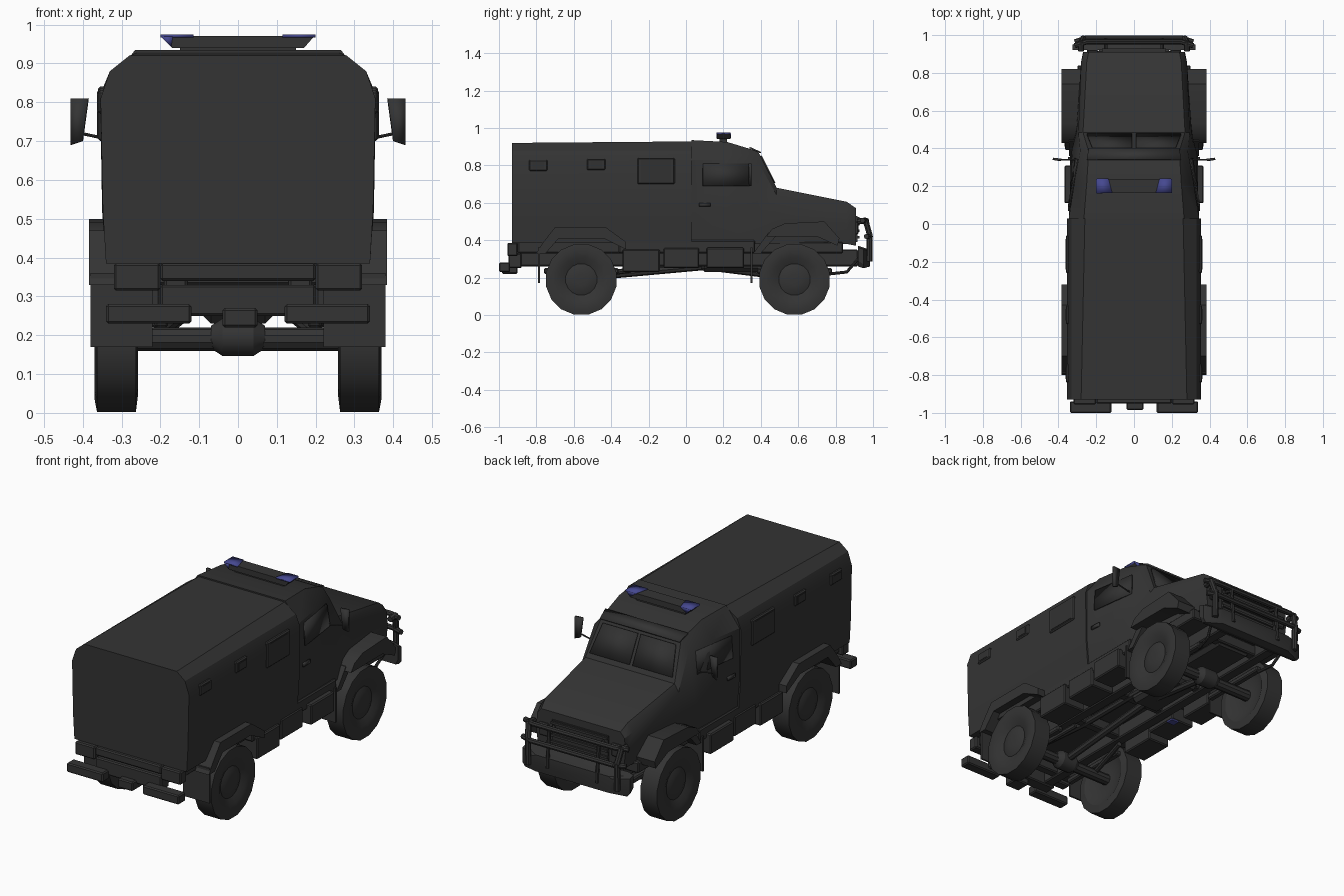
import bpy, bmesh, math
from mathutils import Vector

if "Cube" in bpy.data.objects:
    bpy.data.objects.remove(bpy.data.objects["Cube"])


def material(name, rgb):
    m = bpy.data.materials.new(name)
    m.use_nodes = True
    m.diffuse_color = (*rgb, 1)
    m.node_tree.nodes["Principled BSDF"].inputs["Base Color"].default_value = (*rgb, 1)
    return m


PAINT = material("charcoal paint", (0.034, 0.034, 0.034))
GLASS = material("dark glass", (0.031, 0.031, 0.031))
BLUE = material("blue lamp", (0.06, 0.065, 0.28))
parts = []


def finish(name, bm, mat=PAINT):
    bmesh.ops.recalc_face_normals(bm, faces=bm.faces)
    me = bpy.data.meshes.new(name)
    bm.to_mesh(me)
    bm.free()
    me.materials.append(mat)
    ob = bpy.data.objects.new(name, me)
    bpy.context.collection.objects.link(ob)
    parts.append(ob)
    return ob


def box(name, x, y, z, mat=PAINT, bevel=0.006):
    """Box given by its (low, high) range on each axis."""
    bm = bmesh.new()
    bmesh.ops.create_cube(bm, size=1)
    for v in bm.verts:
        v.co = [r[0] + (c + 0.5) * (r[1] - r[0]) for c, r in zip(v.co, (x, y, z))]
    if bevel:
        bmesh.ops.bevel(bm, geom=bm.edges[:], offset=bevel, segments=1, affect='EDGES')
    return finish(name, bm, mat)


def pair(name, x, y, z, mat=PAINT, bevel=0.006):
    for side, s in (("left", 1), ("right", -1)):
        box(f"{side}_{name}", sorted((s * x[0], s * x[1])), y, z, mat, bevel)


def bridge(bm, rings):
    """Skin a row of equal closed rings and cap both ends."""
    n = len(rings[0])
    for a, b in zip(rings, rings[1:]):
        for i in range(n):
            j = (i + 1) % n
            bm.faces.new((a[i], a[j], b[j], b[i]))
    bm.faces.new(rings[0])
    bm.faces.new(rings[-1])


def loft(name, stations):
    """Symmetric hull: each station is y and half-section (x, z) points, bottom to top."""
    bm = bmesh.new()
    rings = []
    for y, half in stations:
        pts = half + [(-x, z) for x, z in reversed(half)]
        rings.append([bm.verts.new((x, y, z)) for x, z in pts])
    bridge(bm, rings)
    return finish(name, bm)


def extrude_side(name, x0, x1, yz):
    """Side profile extruded across x."""
    bm = bmesh.new()
    f = bm.faces.new([bm.verts.new((x0, y, z)) for y, z in yz])
    new = bmesh.ops.extrude_face_region(bm, geom=[f])["geom"]
    bmesh.ops.translate(bm, vec=(x1 - x0, 0, 0),
                        verts=[v for v in new if isinstance(v, bmesh.types.BMVert)])
    return finish(name, bm)


def plate(name, pts, mat=GLASS, thick=0.008):
    """Thin panel through the given corner points."""
    bm = bmesh.new()
    bm.faces.new([bm.verts.new(p) for p in pts])
    ob = finish(name, bm, mat)
    m = ob.modifiers.new("thickness", 'SOLIDIFY')
    m.thickness, m.offset = thick, 0
    return ob


def rod(name, pts, r, sides=8):
    """Straight round bars joining the points."""
    bm = bmesh.new()
    for a, b in zip(pts, pts[1:]):
        a, b = Vector(a), Vector(b)
        d = b - a
        mat = d.to_track_quat('Z', 'Y').to_matrix().to_4x4()
        mat.translation = (a + b) / 2
        bmesh.ops.create_cone(bm, cap_ends=True, segments=sides, radius1=r, radius2=r,
                              depth=d.length + r * 0.6, matrix=mat)
    return finish(name, bm)


def lathe_x(name, profile, centre, steps=16):
    """Profile of (x, radius) spun about the x axis."""
    bm = bmesh.new()
    turn = [(t + 0.5) * math.tau / steps for t in range(steps)]
    bridge(bm, [[bm.verts.new((centre[0] + x, centre[1] + r * math.cos(t),
                               centre[2] + r * math.sin(t))) for t in turn]
                for x, r in profile])
    return finish(name, bm)


# Rear armoured box and cab with hood
loft("rear_box", [
    (-0.93, [(0.34, 0.385), (0.348, 0.52), (0.354, 0.81), (0.33, 0.88), (0.28, 0.92)]),
    (0.03, [(0.34, 0.385), (0.35, 0.52), (0.355, 0.82), (0.33, 0.88), (0.26, 0.928)])])
loft("cab_and_hood", [
    (0.03, [(0.33, 0.38), (0.345, 0.55), (0.345, 0.83), (0.265, 0.935)]),
    (0.22, [(0.33, 0.38), (0.335, 0.55), (0.315, 0.83), (0.25, 0.925)]),
    (0.385, [(0.325, 0.38), (0.33, 0.55), (0.285, 0.82), (0.24, 0.875)]),
    (0.485, [(0.31, 0.38), (0.305, 0.52), (0.295, 0.64), (0.27, 0.68)]),
    (0.86, [(0.27, 0.38), (0.28, 0.48), (0.28, 0.56), (0.25, 0.605)]),
    (0.91, [(0.26, 0.37), (0.27, 0.46), (0.265, 0.54), (0.24, 0.57)])])
plate("roof_visor", [(-0.25, 0.34, 0.895), (0.25, 0.34, 0.895),
                     (0.24, 0.4, 0.868), (-0.24, 0.4, 0.868)], PAINT)

# Windows, doors and side fittings
for side, s in (("left", 1), ("right", -1)):
    plate(side + "_windshield", [(s * 0.01, 0.402, 0.85), (s * 0.22, 0.402, 0.85),
                                 (s * 0.25, 0.475, 0.705), (s * 0.01, 0.475, 0.705)])
    plate(side + "_door_window", [(s * 0.345, 0.09, 0.69), (s * 0.31, 0.35, 0.69),
                                  (s * 0.297, 0.34, 0.81), (s * 0.337, 0.09, 0.81)])
    plate(side + "_door_handle", [(s * 0.346, 0.07, 0.58), (s * 0.343, 0.13, 0.58),
                                  (s * 0.343, 0.13, 0.6), (s * 0.346, 0.07, 0.6)], PAINT)
    for i, (y, z, w, h) in enumerate([(-0.16, 0.77, 0.1, 0.07), (-0.48, 0.805, 0.05, 0.03),
                                      (-0.79, 0.8, 0.05, 0.03)]):
        box(f"{side}_window_frame_{i}", sorted((s * 0.34, s * 0.361)), (y - w, y + w),
            (z - h, z + h))
        box(f"{side}_box_window_{i}", sorted((s * 0.355, s * 0.363)),
            (y - w + 0.02, y + w - 0.02), (z - h + 0.012, z + h - 0.012), GLASS, 0)
    # Tapered mirror on a slim arm
    plate(side + "_mirror", [(s * 0.4, 0.34, 0.7), (s * 0.43, 0.345, 0.69),
                             (s * 0.43, 0.345, 0.81), (s * 0.385, 0.34, 0.81)], PAINT, 0.012)
    rod(side + "_mirror_arm", [(s * 0.31, 0.34, 0.7), (s * 0.405, 0.34, 0.72)], 0.004)

    # Wheels with square shoulders and dished hubs
    for end, y in (("rear", -0.56), ("front", 0.58)):
        tyre = [(0.045, 0.03), (0.042, 0.06), (0.032, 0.085), (0.048, 0.12), (0.056, 0.16),
                (0.05, 0.192), (-0.05, 0.192), (-0.055, 0.15), (-0.03, 0.1), (-0.03, 0.04)]
        lathe_x(f"{side}_{end}_wheel", [(s * x, r) for x, r in tyre],
                (s * 0.313, y, 0.19))

    # Fenders and mud flaps
    a, b = sorted((s * 0.26, s * 0.384))
    extrude_side(side + "_front_fender", a, b,
                 [(0.43, 0.42), (0.46, 0.46), (0.53, 0.49), (0.74, 0.5), (0.82, 0.41),
                  (0.81, 0.37), (0.7, 0.42), (0.48, 0.42)])
    extrude_side(side + "_front_fender_tail", *sorted((s * 0.24, s * 0.345)),
                 [(0.36, 0.33), (0.44, 0.44), (0.5, 0.44), (0.48, 0.42), (0.4, 0.33)])
    extrude_side(side + "_rear_fender", a, b,
                 [(-0.8, 0.33), (-0.77, 0.38), (-0.7, 0.47), (-0.43, 0.47), (-0.32, 0.39),
                  (-0.32, 0.35), (-0.44, 0.41), (-0.68, 0.41), (-0.75, 0.33)])
    for end, y, x in (("rear", -0.785, 0.38), ("front", 0.35, 0.35)):
        box(f"{side}_{end}_mud_flap", sorted((s * 0.22, s * x)), (y - 0.005, y + 0.005),
            (0.17, 0.36), PAINT, 0)

    # Upright of the bull bar and its braces
    rod(side + "_guard_bar", [(s * 0.28, 0.92, 0.5), (s * 0.28, 0.96, 0.505),
                              (s * 0.27, 0.982, 0.43), (s * 0.27, 0.98, 0.29)], 0.016)
    rod(side + "_guard_inner_bar", [(s * 0.15, 0.93, 0.5), (s * 0.15, 0.97, 0.49),
                                    (s * 0.15, 0.985, 0.3)], 0.01)
    rod(side + "_brace", [(s * 0.2, 0.77, 0.22), (s * 0.22, 0.86, 0.23),
                          (s * 0.24, 0.92, 0.3)], 0.008)
    rod(side + "_axle_brace", [(s * 0.15, -0.3, 0.24), (s * 0.2, -0.56, 0.2)], 0.014)

pair("storage_box", (0.24, 0.368), (0.11, 0.31), (0.25, 0.36))
pair("fuel_tank", (0.22, 0.355), (-0.34, -0.14), (0.23, 0.35))
pair("battery_box", (0.2, 0.345), (-0.12, 0.07), (0.25, 0.36))
pair("sill", (0.24, 0.34), (-0.36, 0.37), (0.33, 0.4))
box("blue_tank_cap", (-0.245, -0.2), (0.03, 0.07), (0.243, 0.252), BLUE, 0)

# Nose: grille, lamps, bumper and bull bar
box("grille", (-0.17, 0.17), (0.905, 0.918), (0.39, 0.53), GLASS, 0)
for i in range(4):
    z = 0.41 + i * 0.034
    box(f"grille_slat_{i}", (-0.17, 0.17), (0.91, 0.928), (z, z + 0.012), PAINT, 0)
pair("headlamp", (0.19, 0.25), (0.9, 0.922), (0.43, 0.5), GLASS)
loft("front_bumper", [
    (0.92, [(0.31, 0.26), (0.325, 0.29), (0.325, 0.36), (0.3, 0.37)]),
    (0.95, [(0.31, 0.25), (0.325, 0.27), (0.325, 0.35), (0.3, 0.36)]),
    (0.985, [(0.22, 0.26), (0.24, 0.27), (0.24, 0.34), (0.22, 0.35)])])
for i, (z, y) in enumerate(((0.505, 0.965), (0.42, 0.985))):
    rod(f"guard_cross_bar_{i}", [(-0.31, y - 0.02, z), (-0.25, y, z),
                                 (0.25, y, z), (0.31, y - 0.02, z)], 0.014)

# Tail: split bumper, lamp boxes, hitch
pair("rear_bumper", (0.12, 0.34), (-1.0, -0.94), (0.23, 0.28))
pair("tail_lamp_box", (0.2, 0.32), (-0.955, -0.9), (0.315, 0.385))
box("hitch_beam", (-0.2, 0.2), (-0.95, -0.88), (0.25, 0.33))
box("tow_hitch", (-0.04, 0.05), (-0.985, -0.9), (0.22, 0.27))
box("rear_step", (-0.2, 0.2), (-0.95, -0.84), (0.34, 0.385))

# Chassis, axles and drive line
pair("frame_rail", (0.13, 0.19), (-0.92, 0.92), (0.26, 0.35))
box("floor_pan", (-0.3, 0.3), (-0.9, 0.84), (0.33, 0.39))
for i, y in enumerate((-0.8, -0.3, 0.05, 0.35, 0.8)):
    box(f"cross_member_{i}", (-0.18, 0.18), (y - 0.025, y + 0.025), (0.27, 0.33))
for end, y in (("rear", -0.56), ("front", 0.58)):
    rod(end + "_axle", [(-0.29, y, 0.19), (0.29, y, 0.19)], 0.03, 10)
    lathe_x(end + "_differential", [(-0.07, 0.03), (-0.04, 0.05), (0.04, 0.05), (0.07, 0.03)],
            (0, y, 0.195), 12)
    pair(end + "_leaf_spring", (0.18, 0.215), (y - 0.2, y + 0.2), (0.22, 0.25))
rod("drive_shaft", [(0, -0.56, 0.2), (0, 0.1, 0.26), (0, 0.58, 0.2)], 0.02)
rod("exhaust_pipe", [(0.08, 0.4, 0.28), (0.08, -0.3, 0.28), (0.1, -0.86, 0.31)], 0.018)
box("gearbox", (-0.09, 0.09), (0.08, 0.42), (0.23, 0.36), PAINT, 0.02)
box("engine_sump", (-0.11, 0.11), (0.5, 0.82), (0.26, 0.37), PAINT, 0.02)

# Roof light bar with blue lenses let into its corners
loft("light_bar", [(y, [(0.17, 0.94), (0.197, 0.971)]) for y in (0.165, 0.237)])
box("light_bar_foot", (-0.15, 0.15), (0.18, 0.22), (0.92, 0.945), PAINT, 0)
for side, s in (("left", 1), ("right", -1)):
    plate(side + "_blue_lens", [(s * 0.2, 0.163, 0.971), (s * 0.115, 0.163, 0.971),
                                (s * 0.135, 0.239, 0.971), (s * 0.2, 0.239, 0.971)], BLUE)
    plate(side + "_blue_lens_front", [(s * 0.197, 0.238, 0.97), (s * 0.135, 0.238, 0.97),
                                      (s * 0.172, 0.238, 0.945)], BLUE, 0.004)
plate("blue_lens_rear", [(-0.199, 0.164, 0.97), (-0.168, 0.164, 0.97),
                         (-0.172, 0.164, 0.943)], BLUE, 0.004)

# Smooth shading with sharp corners kept
bpy.ops.object.select_all(action='DESELECT')
for ob in parts:
    ob.select_set(True)
bpy.context.view_layer.objects.active = parts[0]
bpy.ops.object.shade_smooth_by_angle(angle=math.radians(32))
